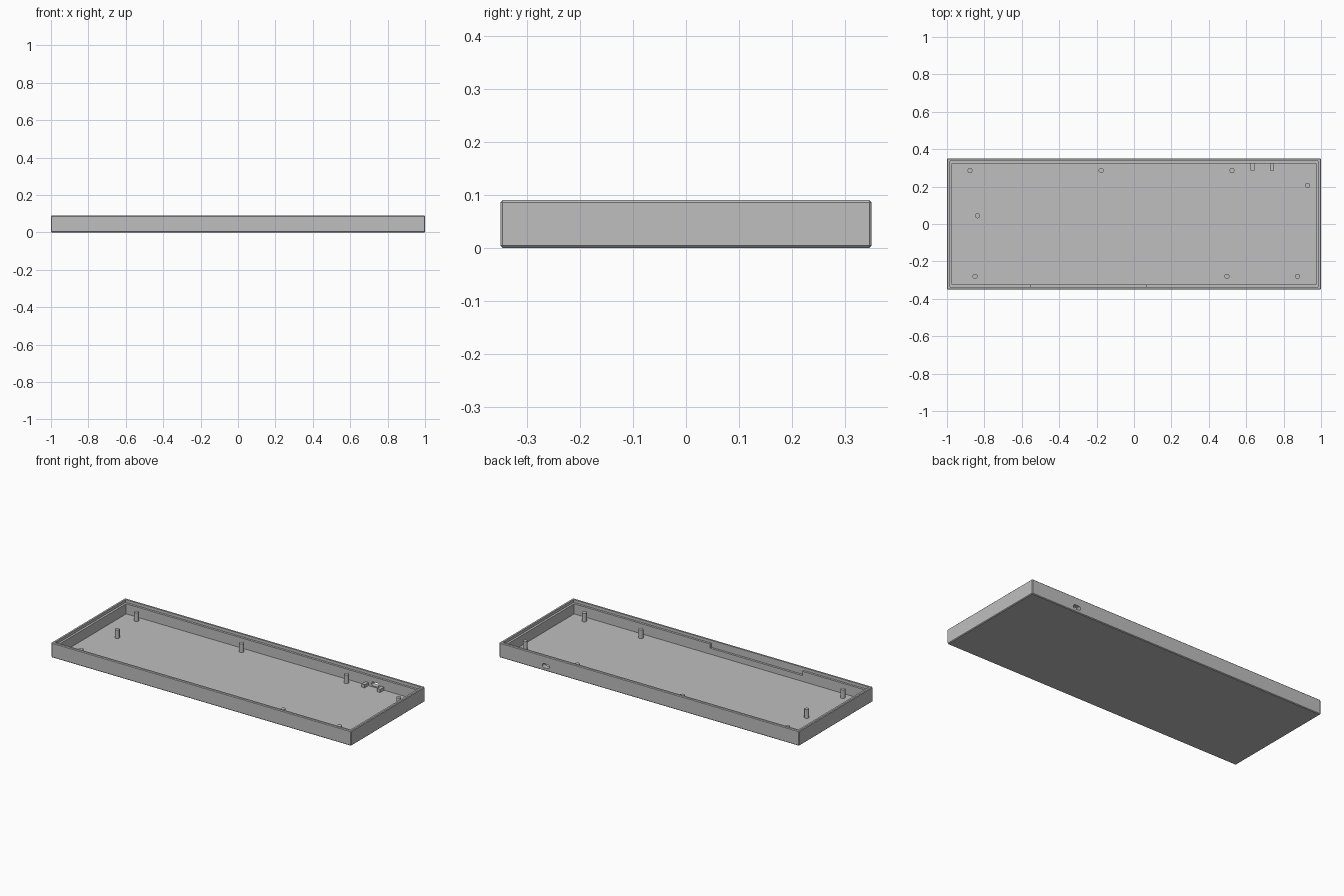
import bpy
import math

if "Cube" in bpy.data.objects:
    bpy.data.objects.remove(bpy.data.objects["Cube"], do_unlink=True)

HEIGHT, HALF_X, HALF_Y = 0.09, 1.0, 0.351
FLOOR, LEDGE = 0.012, 0.073

grey = bpy.data.materials.new("case grey")
grey.use_nodes = True
colour = (0.52, 0.52, 0.52, 1)
grey.diffuse_color = colour
grey.node_tree.nodes["Principled BSDF"].inputs["Base Color"].default_value = colour


def box(name, x0, x1, y0, y1, z0, z1):
    bpy.ops.mesh.primitive_cube_add(
        size=1, location=((x0 + x1) / 2, (y0 + y1) / 2, (z0 + z1) / 2))
    ob = bpy.context.object
    ob.name = name
    ob.scale = (x1 - x0, y1 - y0, z1 - z0)
    bpy.ops.object.transform_apply(location=False, rotation=False, scale=True)
    ob.data.materials.append(grey)
    return ob


def bevel(ob, width, segments=1, along_y_only=False):
    mod = ob.modifiers.new("bevel", "BEVEL")
    mod.width, mod.segments = width, segments
    mod.limit_method = "ANGLE"
    if along_y_only:
        # Round only the edges that run front to back
        weights = ob.data.attributes.new("bevel_weight_edge", "FLOAT", "EDGE")
        for e in ob.data.edges:
            a, b = (ob.data.vertices[i].co for i in e.vertices)
            weights.data[e.index].value = float(abs(a.y - b.y) > 0.001)
        mod.limit_method = "WEIGHT"
    bpy.context.view_layer.objects.active = ob
    bpy.ops.object.modifier_apply(modifier=mod.name)


def cut(target, cutter):
    cutter.hide_render = True
    mod = target.modifiers.new("cut", "BOOLEAN")
    mod.operation, mod.solver, mod.object = "DIFFERENCE", "EXACT", cutter
    bpy.context.view_layer.objects.active = target
    bpy.ops.object.modifier_apply(modifier=mod.name)
    bpy.data.objects.remove(cutter, do_unlink=True)


# Tray with chamfered outer edges
tray = box("tray", -HALF_X, HALF_X, -HALF_Y, HALF_Y, 0, HEIGHT)
bevel(tray, 0.004)

# Main pocket, then the wider recess that leaves a ledge inside the rim
for wall, bottom in ((0.028, FLOOR), (0.015, LEDGE)):
    x, y = HALF_X - wall, HALF_Y - wall
    cut(tray, box("pocket_cutter", -x, x, -y, y, bottom, 0.2))

# Notch in the front ledge and rounded cable slot in the back wall
cut(tray, box("notch_cutter", -0.55, 0.065, -HALF_Y + 0.015, -0.3, 0.048, 0.2))
slot = box("slot_cutter", 0.665, 0.713, 0.3, 0.4, 0.018, 0.042)
bevel(slot, 0.0115, 6, True)
cut(tray, slot)

# Standoff posts
posts = [(-0.877, 0.286), (-0.176, 0.286), (0.524, 0.286), (0.928, 0.206),
         (-0.836, 0.044), (-0.85, -0.28), (0.497, -0.28), (0.874, -0.28)]
for x, y in posts:
    base, top = FLOOR - 0.004, 0.064
    bpy.ops.mesh.primitive_cylinder_add(
        vertices=32, radius=0.0135, depth=top - base,
        location=(x, y, (base + top) / 2))
    post = bpy.context.object
    post.name = "standoff_post"
    post.data.materials.append(grey)
    bpy.ops.object.shade_smooth_by_angle(angle=math.radians(30))

# Guide blocks on either side of the cable slot
for x in (0.634, 0.738):
    box("slot_guide", x - 0.01, x + 0.01, 0.286, 0.326, FLOOR - 0.004, 0.031)
